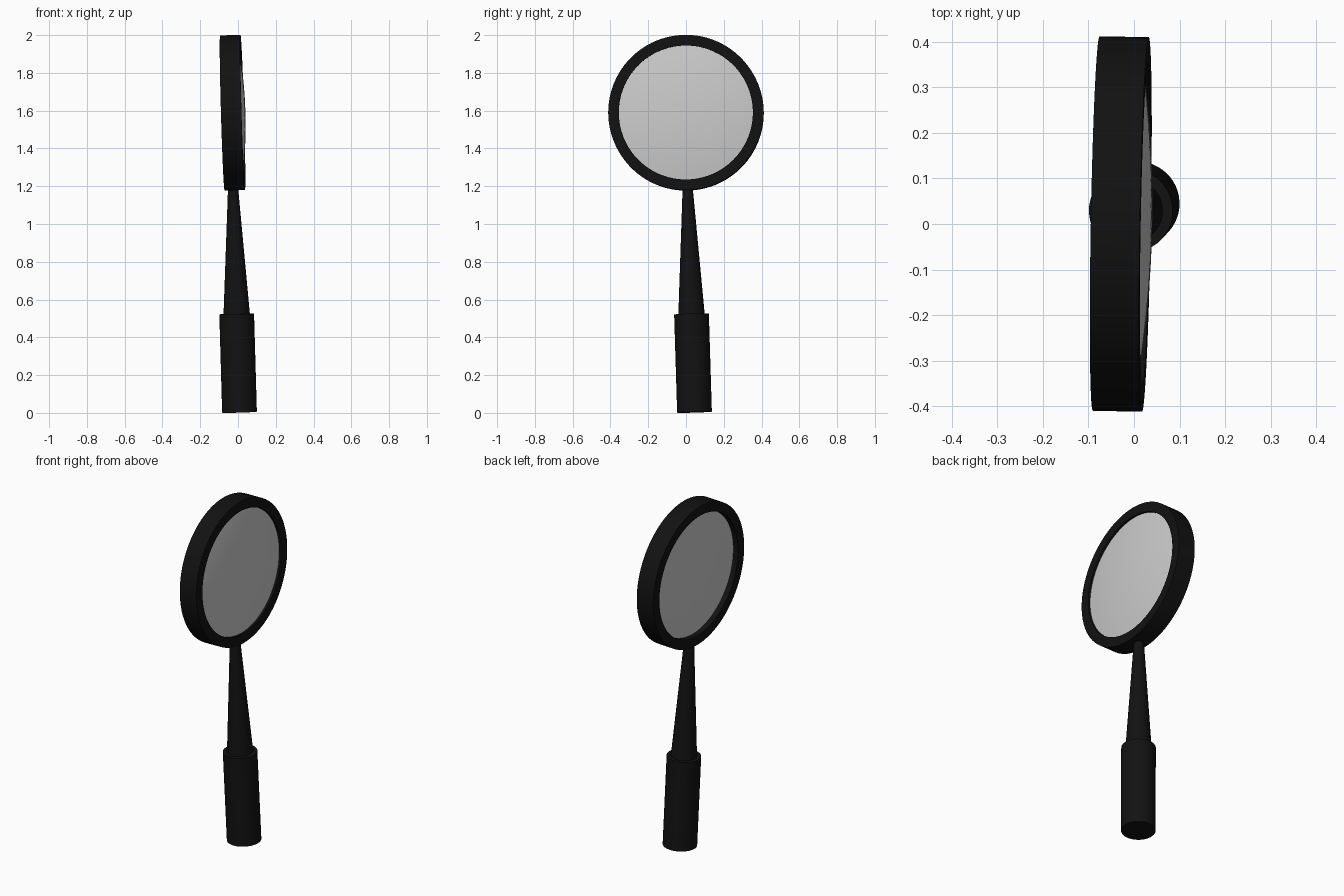
import bpy, bmesh, math
from mathutils import Vector

if "Cube" in bpy.data.objects:
    bpy.data.objects.remove(bpy.data.objects["Cube"])

black = bpy.data.materials.new("black_plastic")
black.diffuse_color = (0.006, 0.006, 0.006, 1)
black.use_nodes = True
black.node_tree.nodes["Principled BSDF"].inputs["Base Color"].default_value = black.diffuse_color


def lathe(name, profile, base, axis, segments=64, material=None):
    """Spin a closed (radius, height) outline around an axis through base."""
    bm = bmesh.new()
    rings = []
    for i in range(segments):
        a = 2 * math.pi * i / segments
        rings.append([bm.verts.new((r * math.cos(a), r * math.sin(a), h)) for r, h in profile])
    n = len(profile)
    for i in range(segments):
        p, q = rings[i], rings[(i + 1) % segments]
        for j in range(n):
            k = (j + 1) % n
            if profile[j][0] == 0 and profile[k][0] == 0:
                continue
            bm.faces.new((p[j], q[j], q[k], p[k]))
    bmesh.ops.remove_doubles(bm, verts=bm.verts, dist=1e-6)
    bmesh.ops.recalc_face_normals(bm, faces=bm.faces)
    me = bpy.data.meshes.new(name)
    bm.to_mesh(me)
    bm.free()
    ob = bpy.data.objects.new(name, me)
    bpy.context.collection.objects.link(ob)
    ob.location = base
    ob.rotation_mode = 'QUATERNION'
    ob.rotation_quaternion = Vector(axis).to_track_quat('Z', 'Y')
    if material:
        me.materials.append(material)
    bpy.ops.object.select_all(action='DESELECT')
    ob.select_set(True)
    bpy.context.view_layer.objects.active = ob
    bpy.ops.object.shade_smooth_by_angle(angle=math.radians(35))
    return ob


# Slightly leaning handle axis and the lens axis across it
foot = (0.008, 0.045, 0.004)
handle_axis = (-0.0288, -0.0305, 1)
lens_axis = (1, -0.018, 0.029)
lens_centre = Vector((-0.029, 0.0, 1.589))

# Handle: thick grip and tapering neck
lathe("grip", [(0, 0), (0.092, 0), (0.092, 0.52), (0, 0.52)],
      foot, handle_axis, 48, black)
lathe("neck", [(0, 0.5), (0.071, 0.5), (0.026, 1.2), (0, 1.2)],
      foot, handle_axis, 48, black)

# Round frame
lathe("frame", [(0.355, -0.054), (0.411, -0.054), (0.411, 0.054), (0.355, 0.054)],
      lens_centre, lens_axis, 96, black)

# Convex lens, set slightly forward in the frame
radii = [0.356 * i / 10 for i in range(11)]
front = [(r, 0.068 - 0.21 * r * r) for r in radii]
back = [(r, -0.050 + 0.21 * r * r) for r in reversed(radii)]
lathe("lens", front + back, lens_centre, lens_axis, 96)
